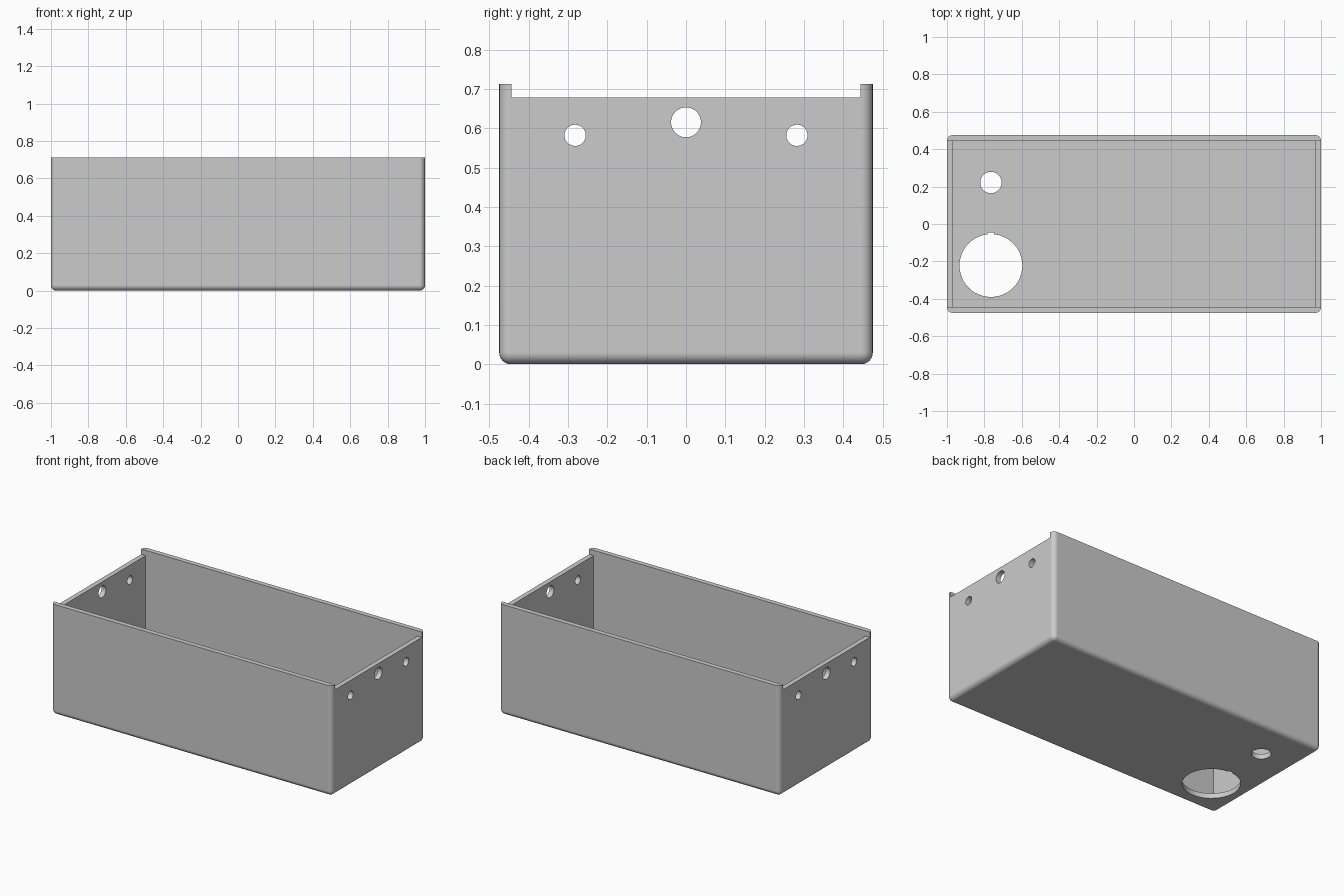
import bpy, bmesh, math
from mathutils import Matrix, Vector

if "Cube" in bpy.data.objects:
    bpy.data.objects.remove(bpy.data.objects["Cube"], do_unlink=True)

HALF_X, HALF_Y, HEIGHT = 1.0, 0.475, 0.712
WALL, END_HEIGHT = 0.032, 0.678

grey = bpy.data.materials.new("plain_grey")
grey.use_nodes = True
COLOUR = (0.6, 0.6, 0.6, 1)
grey.diffuse_color = COLOUR
grey.node_tree.nodes["Principled BSDF"].inputs["Base Color"].default_value = COLOUR


def make_object(name, bm):
    mesh = bpy.data.meshes.new(name)
    bm.to_mesh(mesh)
    bm.free()
    mesh.materials.append(grey)
    obj = bpy.data.objects.new(name, mesh)
    bpy.context.collection.objects.link(obj)
    return obj


def box_mesh(low, high):
    low, high = Vector(low), Vector(high)
    bm = bmesh.new()
    bmesh.ops.create_cube(bm, size=1, matrix=Matrix.Translation((low + high) / 2)
                          @ Matrix.Diagonal((*(high - low), 1)))
    return bm


def cylinder_mesh(centre, radius, depth, axis):
    turn = Matrix.Rotation(math.pi / 2, 4, "Y") if axis == "X" else Matrix()
    bm = bmesh.new()
    bmesh.ops.create_cone(bm, cap_ends=True, segments=48, radius1=radius, radius2=radius,
                          depth=depth, matrix=Matrix.Translation(centre) @ turn)
    return bm


def cut(target, bm):
    cutter = make_object("cutter", bm)
    cutter.hide_render = True
    mod = target.modifiers.new("cut", "BOOLEAN")
    mod.operation, mod.solver, mod.object = "DIFFERENCE", "EXACT", cutter
    bpy.context.view_layer.objects.active = target
    bpy.ops.object.modifier_apply(modifier=mod.name)
    mesh = cutter.data
    bpy.data.objects.remove(cutter, do_unlink=True)
    bpy.data.meshes.remove(mesh)


# Outer shell, rounded everywhere except around the open top
bm = box_mesh((-HALF_X, -HALF_Y, 0), (HALF_X, HALF_Y, HEIGHT))
rounded = [e for e in bm.edges if min(v.co.z for v in e.verts) < 0.01]
bmesh.ops.bevel(bm, geom=rounded, offset=0.03, segments=6, profile=0.5, affect="EDGES")
tray = make_object("open_box", bm)

# Cavity and lowered end walls
inner_x, inner_y = HALF_X - WALL, HALF_Y - WALL
cut(tray, box_mesh((-inner_x, -inner_y, WALL), (inner_x, inner_y, 1)))
for side in (-1, 1):
    ends = sorted((side * 0.9, side * 1.1))
    cut(tray, box_mesh((ends[0], -inner_y, END_HEIGHT), (ends[1], inner_y, 1)))

# Three holes through both end walls
for y, z, radius in ((-0.282, 0.582, 0.027), (0, 0.615, 0.038), (0.282, 0.582, 0.027)):
    cut(tray, cylinder_mesh((0, y, z), radius, 3, "X"))

# Floor holes, the large one with a small key notch
for y, radius in ((0.222, 0.057), (-0.222, 0.168)):
    cut(tray, cylinder_mesh((-0.765, y, 0), radius, 0.2, "Z"))
cut(tray, box_mesh((-0.782, -0.1, -0.1), (-0.748, -0.046, 0.1)))

# Smooth rounded edges, flat walls
bpy.ops.object.select_all(action="DESELECT")
tray.select_set(True)
bpy.context.view_layer.objects.active = tray
bpy.ops.object.shade_smooth_by_angle(angle=math.radians(30))
weighted = tray.modifiers.new("flat_walls", "WEIGHTED_NORMAL")
weighted.keep_sharp = True
